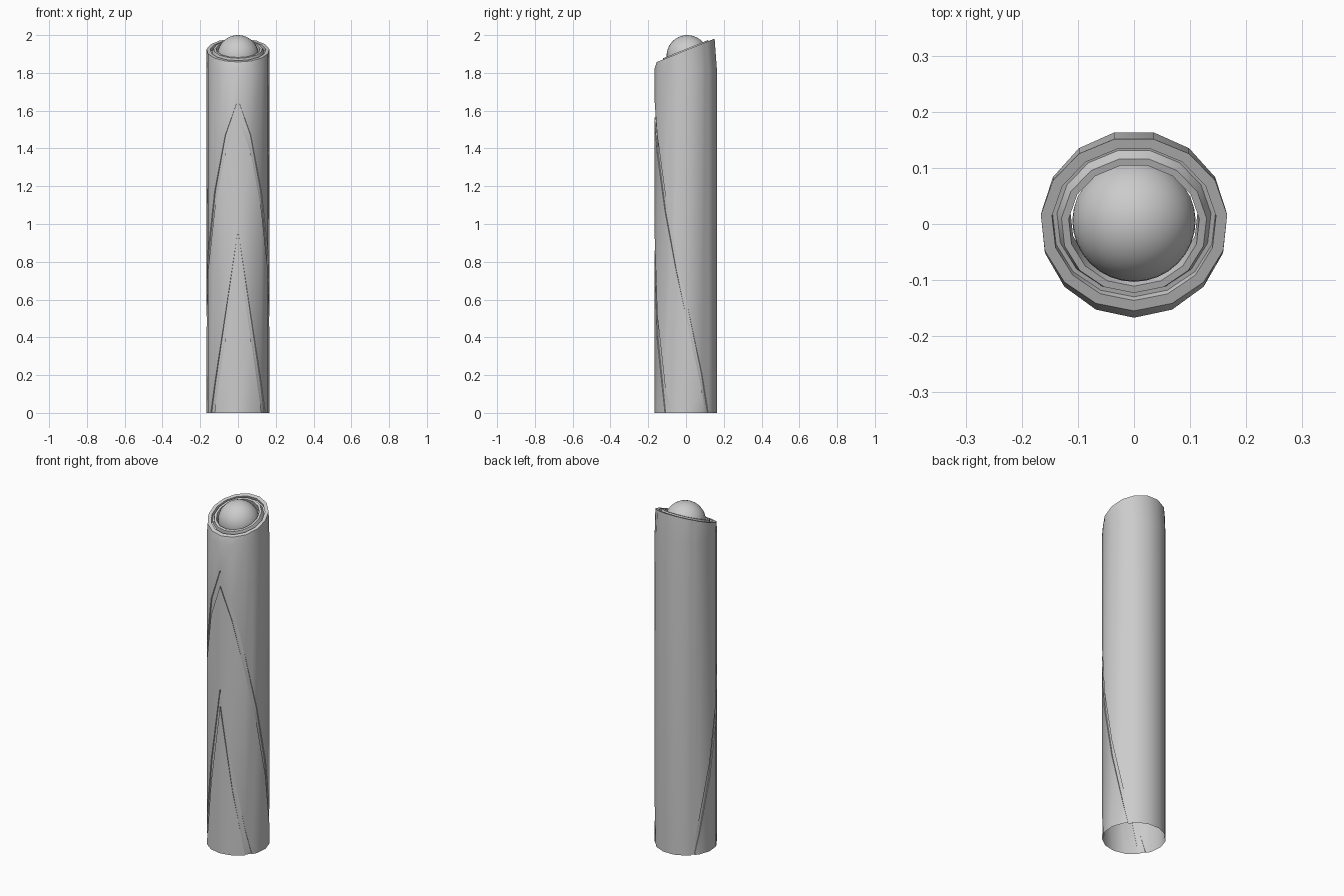
import bpy, bmesh, math
from mathutils import Matrix

if "Cube" in bpy.data.objects:
    bpy.data.objects.remove(bpy.data.objects["Cube"])

R, SIDES, STEP = 0.167, 15, 24.0
TILT = math.radians(22)
TOP = Matrix.Translation((0, 0, 1.92)) @ Matrix.Rotation(TILT, 4, 'X')
DEPTH = 0.006


def poly_point(deg, r):
    """Point on a 15-sided outline, 0 degrees facing the front."""
    h = math.radians(STEP / 2)
    rr = r * math.cos(h) / math.cos(math.radians(abs(deg) % STEP) - h)
    a = math.radians(deg)
    return rr * math.sin(a), -rr * math.cos(a)


def curve(points):
    """Piecewise-linear height over angle, flat outside the range."""
    def f(deg):
        d = abs(deg)
        for (a, za), (b, zb) in zip(points, points[1:]):
            if d <= b:
                return za + (zb - za) * (d - a) / (b - a)
        return 0.0
    return f


def finish(bm, name):
    bmesh.ops.remove_doubles(bm, verts=bm.verts, dist=1e-5)
    bmesh.ops.recalc_face_normals(bm, faces=bm.faces)
    me = bpy.data.meshes.new(name)
    bm.to_mesh(me)
    bm.free()
    ob = bpy.data.objects.new(name, me)
    bpy.context.collection.objects.link(ob)
    bpy.ops.object.select_all(action='DESELECT')
    ob.select_set(True)
    bpy.context.view_layer.objects.active = ob
    bpy.ops.object.shade_smooth_by_angle(angle=math.radians(32))
    return ob


# Heights of the four chevron edges
low_in = curve([(0, .86), (24, .39), (48, 0)])
low_out = curve([(0, .97), (24, .52), (48, .15), (62, 0)])
up_in = curve([(0, 1.565), (24, 1.375), (48, 1.07), (72, .75), (96, .43), (120, .12), (129, 0)])
up_out = curve([(0, 1.66), (24, 1.47), (48, 1.17), (72, .85), (96, .52), (120, .21), (136, 0)])

# Body: open tube with recessed chevron grooves and a slanted top
half = [24, 48, 62, 72, 96, 120, 129, 136, 144, 168]
angles = [-a for a in reversed(half)] + [0] + half


def column(deg):
    x, y = poly_point(deg, R)
    u, v = poly_point(deg, R - DEPTH)
    li, lo, ui, uo = (f(deg) for f in (low_in, low_out, up_in, up_out))
    return [(x, y, 0), (x, y, li), (u, v, li), (u, v, lo), (x, y, lo),
            (x, y, ui), (u, v, ui), (u, v, uo), (x, y, uo),
            (x, y, 1.82), tuple(TOP @ Matrix.Translation((x, y, 0)).to_translation())]


bm = bmesh.new()
cols = [column(a) for a in angles]
for a, b in zip(cols, cols[1:] + cols[:1]):
    for i in range(len(a) - 1):
        pts = []
        for p in (a[i], b[i], b[i + 1], a[i + 1]):
            if p not in pts:
                pts.append(p)
        # skip strips that have run out at the bottom edge
        if len(pts) > 2 and max(p[2] for p in pts) > 1e-6:
            bm.faces.new([bm.verts.new(p) for p in pts])
finish(bm, "body")

# Tilted stepped rim on top
profile = [(R, 0), (.147, 0), (.146, -.015), (.138, -.015), (.130, .006),
           (.117, .006), (.114, -.03)]
bm = bmesh.new()
rings = []
for r, h in profile:
    ring = []
    for k in range(SIDES):
        x, y = poly_point(k * STEP, r)
        ring.append(bm.verts.new(TOP @ Matrix.Translation((x, y, h)).to_translation()))
    rings.append(ring)
for a, b in zip(rings, rings[1:]):
    for k in range(SIDES):
        j = (k + 1) % SIDES
        bm.faces.new((a[k], a[j], b[j], b[k]))
rim = finish(bm, "top_rim")

# Dome: upper part of a sphere set in the rim
bm = bmesh.new()
bmesh.ops.create_uvsphere(bm, u_segments=32, v_segments=20, radius=.11,
                          matrix=Matrix.Translation((0, .007, 1.89)))
bmesh.ops.bisect_plane(bm, geom=bm.verts[:] + bm.edges[:] + bm.faces[:],
                       plane_co=TOP @ Matrix.Translation((0, 0, -.03)).to_translation(),
                       plane_no=(0, -math.sin(TILT), math.cos(TILT)), clear_inner=True)
finish(bm, "dome")
